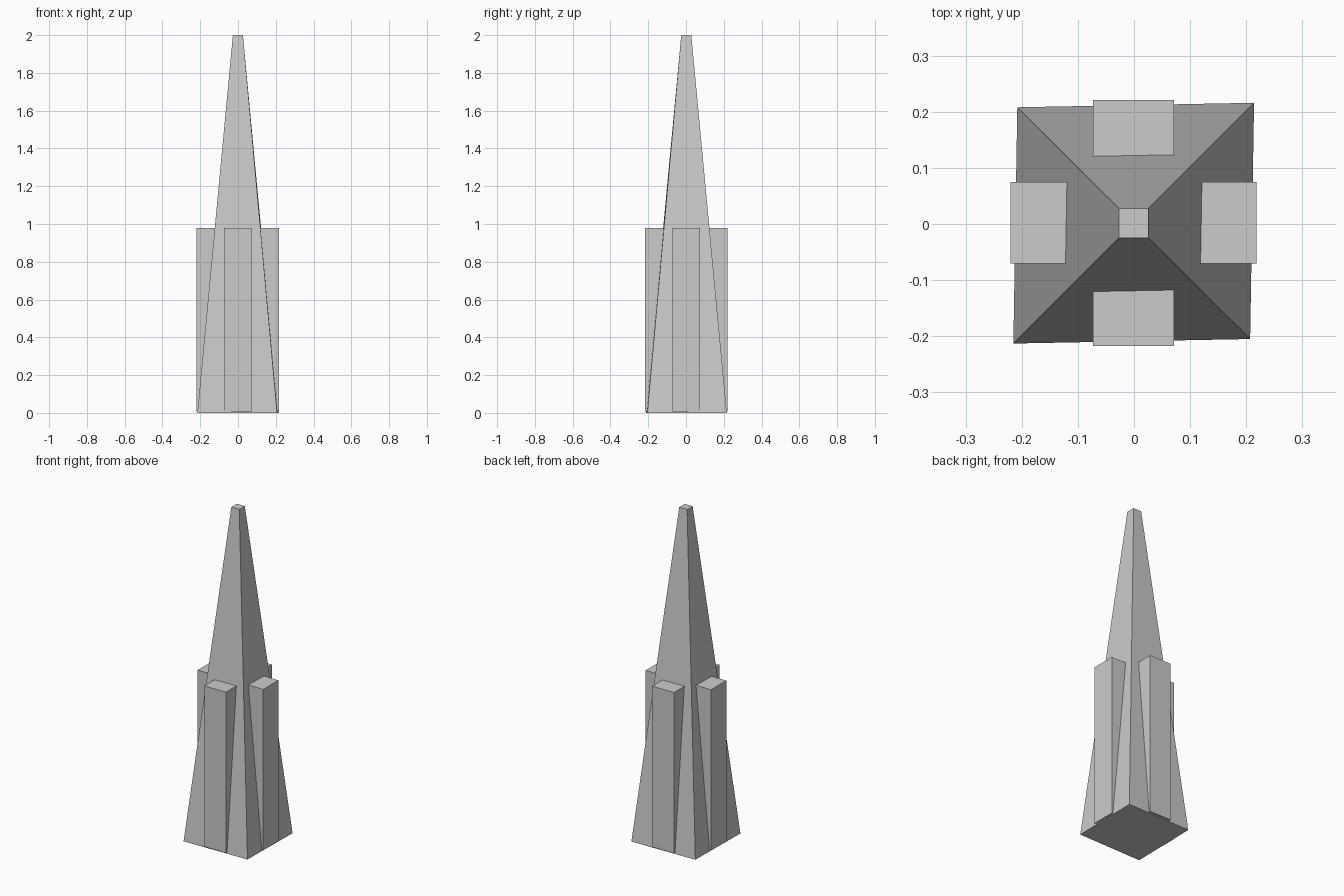
import bpy, bmesh

if "Cube" in bpy.data.objects:
    bpy.data.objects.remove(bpy.data.objects["Cube"])


def make_object(name, bm):
    bmesh.ops.recalc_face_normals(bm, faces=bm.faces[:])
    mesh = bpy.data.meshes.new(name)
    bm.to_mesh(mesh)
    bm.free()
    ob = bpy.data.objects.new(name, mesh)
    bpy.context.collection.objects.link(ob)
    return ob


def frustum(name, base, z0, top, z1):
    bm = bmesh.new()
    lo = [bm.verts.new((x, y, z0)) for x, y in base]
    hi = [bm.verts.new((x, y, z1)) for x, y in top]
    bm.faces.new(lo[::-1])
    bm.faces.new(hi)
    for i in range(4):
        j = (i + 1) % 4
        bm.faces.new((lo[i], lo[j], hi[j], hi[i]))
    return make_object(name, bm)


def rect(x0, x1, y0, y1):
    return [(x0, y0), (x1, y0), (x1, y1), (x0, y1)]


# Tapering spire with a slightly skewed base
spire = frustum("spire",
                [(-0.215, -0.213), (0.207, -0.205), (0.214, 0.216), (-0.208, 0.208)], 0.0,
                rect(-0.027, 0.026, -0.025, 0.028), 2.0)

# Four upright buttresses, merged into the spire faces
CX, CY = -0.001, 0.002
HALF, INNER, OUTER = 0.0725, 0.08, 0.219
for name, dx, dy in (("front", 0, -1), ("right", 1, 0), ("back", 0, 1), ("left", -1, 0)):
    xs = sorted((dx * INNER, dx * OUTER)) if dx else (-HALF, HALF)
    ys = sorted((dy * INNER, dy * OUTER)) if dy else (-HALF, HALF)
    foot = rect(CX + xs[0], CX + xs[1], CY + ys[0], CY + ys[1])
    buttress = frustum(name + "_buttress", foot, 0.007, foot, 0.98)
    mod = spire.modifiers.new("join_" + name, 'BOOLEAN')
    mod.operation = 'UNION'
    mod.solver = 'EXACT'
    mod.object = buttress
    bpy.context.view_layer.objects.active = spire
    bpy.ops.object.modifier_apply(modifier=mod.name)
    bpy.data.objects.remove(buttress)
